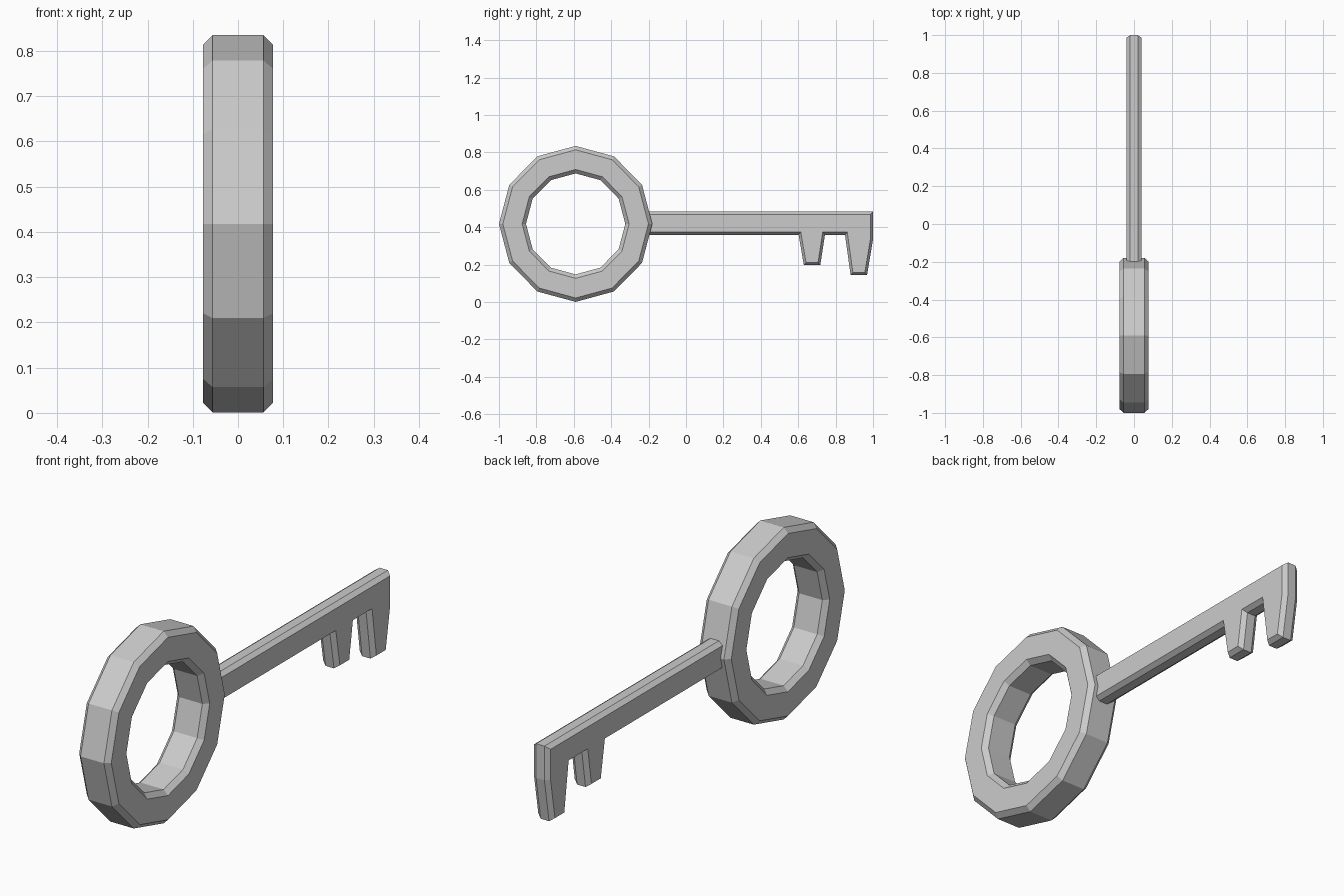
import bpy, math
from mathutils import Vector

if "Cube" in bpy.data.objects:
    bpy.data.objects.remove(bpy.data.objects["Cube"])


def make_object(name, verts, faces):
    mesh = bpy.data.meshes.new(name)
    mesh.from_pydata(verts, [], faces)
    mesh.update()
    obj = bpy.data.objects.new(name, mesh)
    bpy.context.collection.objects.link(obj)
    return obj


def bridge(rows, n, closed):
    return [(a * n + i, a * n + (i + 1) % n, b * n + (i + 1) % n, b * n + i)
            for a, b in zip(range(rows), list(range(1, rows)) + ([0] if closed else []))
            for i in range(n)]


def inset(points, d):
    # Mitred offset of a clockwise outline towards its inside
    result = []
    for i, p in enumerate(points):
        u = (p - points[i - 1]).normalized()
        v = (points[(i + 1) % len(points)] - p).normalized()
        nu, nv = Vector((u.y, -u.x)), Vector((v.y, -v.x))
        result.append(p + (nu + nv) * d / (1 + nu.dot(nv)))
    return result


# Twelve-sided bow ring with chamfered rims: (radius, x) section
SIDES = 12
section = [(0.417, 0.056), (0.396, 0.077), (0.291, 0.077), (0.27, 0.056),
           (0.27, -0.056), (0.291, -0.077), (0.396, -0.077), (0.417, -0.056)]
verts = []
for r, x in section:
    for i in range(SIDES):
        a = 2 * math.pi * i / SIDES
        verts.append((x, -0.59 + r * 0.983 * math.cos(a), 0.418 + r * math.sin(a)))
ring = make_object("bow_ring", verts, bridge(len(section), SIDES, True))

# Shaft with two tapered teeth, chamfered all round: (y, z) outline
outline = [Vector(p) for p in [
    (-0.21, 0.483), (1.0, 0.483), (1.0, 0.335), (0.968, 0.145), (0.88, 0.145),
    (0.85, 0.36), (0.743, 0.36), (0.718, 0.198), (0.63, 0.198), (0.602, 0.36),
    (-0.21, 0.36)]]
inner = inset(outline, 0.014)
# Keep the hidden end flush inside the ring
inner[0].x = inner[-1].x = -0.21
n = len(outline)
verts = [(x, p.x, p.y) for x, loop in
         [(0.04, inner), (0.02, outline), (-0.02, outline), (-0.04, inner)] for p in loop]
faces = bridge(4, n, False) + [tuple(range(n)), tuple(range(4 * n - 1, 3 * n - 1, -1))]
shaft = make_object("toothed_shaft", verts, faces)

# Consistent outward normals
import bmesh
for obj in (ring, shaft):
    bm = bmesh.new()
    bm.from_mesh(obj.data)
    bmesh.ops.recalc_face_normals(bm, faces=bm.faces)
    bm.to_mesh(obj.data)
    bm.free()
